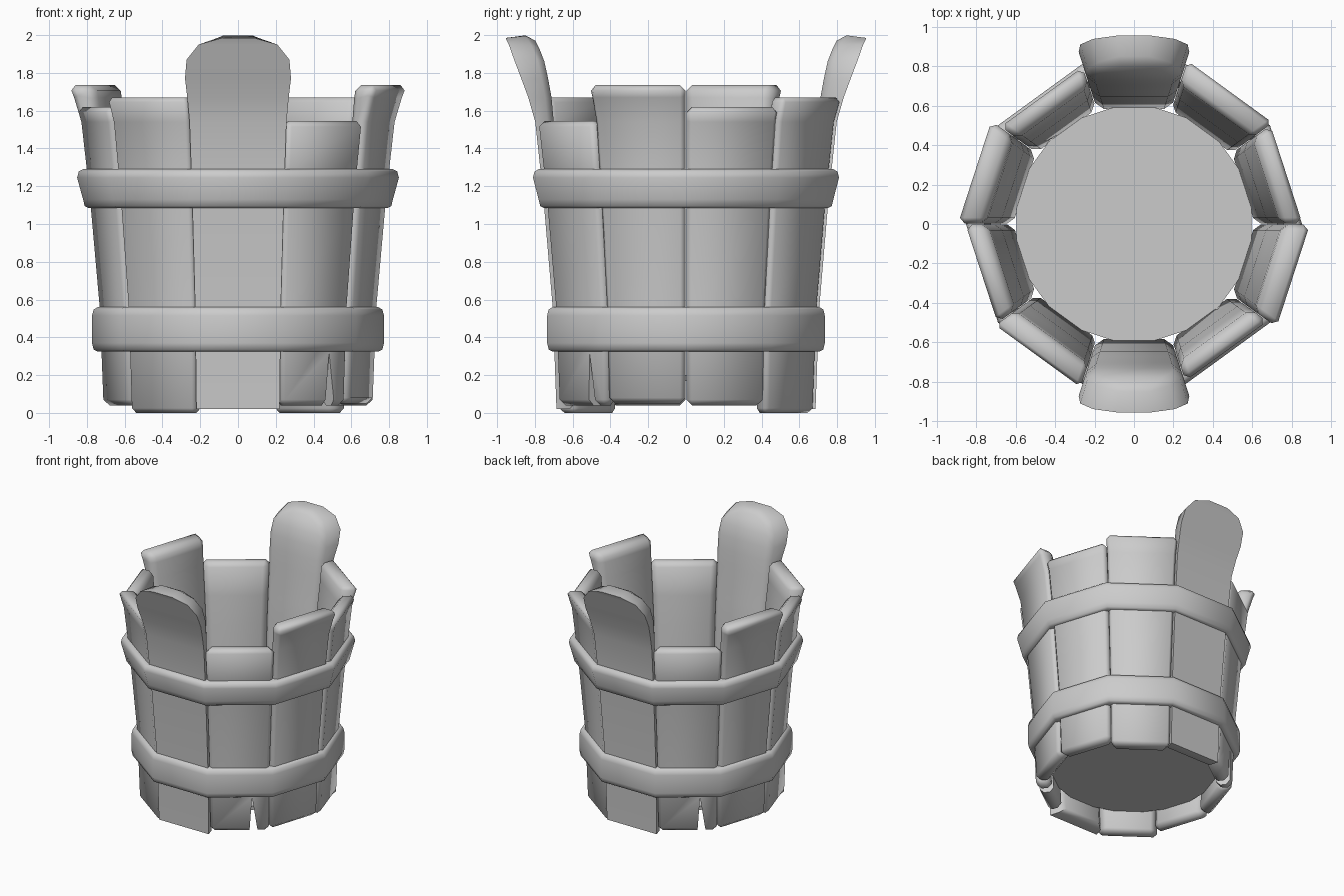
import bpy, bmesh, math
from mathutils import Matrix, Vector

cube = bpy.data.objects.get("Cube")
if cube:
    bpy.data.objects.remove(cube, do_unlink=True)

SIDES = 10
TAN = math.tan(math.pi / SIDES)
COS = math.cos(math.pi / SIDES)

grey = bpy.data.materials.new("plain_grey")
grey.use_nodes = True
grey.diffuse_color = (0.6, 0.6, 0.6, 1)
grey.node_tree.nodes["Principled BSDF"].inputs["Base Color"].default_value = (0.6, 0.6, 0.6, 1)

# Wall profile: height, outer distance, inner distance from the axis
WALL = [(0, .685, .58), (.55, .705, .61), (1.08, .75, .645), (1.3, .772, .67),
        (1.54, .798, .70), (1.67, .835, .712), (1.77, .872, .73),
        (1.87, .91, .752), (1.95, .938, .785), (2.0, .955, .815)]


def wall_at(z):
    for (z0, o0, i0), (z1, o1, i1) in zip(WALL, WALL[1:]):
        if z <= z1:
            t = (z - z0) / (z1 - z0)
            return o0 + (o1 - o0) * t, i0 + (i1 - i0) * t


def finish(name, bm, angle=55):
    bmesh.ops.recalc_face_normals(bm, faces=bm.faces)
    mesh = bpy.data.meshes.new(name)
    bm.to_mesh(mesh)
    bm.free()
    mesh.materials.append(grey)
    obj = bpy.data.objects.new(name, mesh)
    bpy.context.collection.objects.link(obj)
    smooth(obj, angle)
    return obj


def smooth(obj, angle):
    bpy.ops.object.select_all(action='DESELECT')
    obj.select_set(True)
    bpy.context.view_layer.objects.active = obj
    bpy.ops.object.shade_smooth_by_angle(angle=math.radians(angle))


def bridge(bm, rings, closed=False):
    """Skin a list of vertex rings, capping the ends unless closed."""
    pairs = list(zip(rings, rings[1:] + rings[:1]))
    for a, b in pairs if closed else pairs[:-1]:
        n = len(a)
        for k in range(n):
            bm.faces.new((a[k], a[(k + 1) % n], b[(k + 1) % n], b[k]))
    if not closed:
        bm.faces.new(rings[0])
        bm.faces.new(rings[-1])


def stave(name, degrees, bottom, top, bevel, tip=None):
    """Plank following the wall profile. A tip maps height to a width factor
    and limits the bevel to the inner rim."""
    heights = [bottom] + [w[0] for w in WALL if bottom + .05 < w[0] < top - .05] + [top]
    if tip:
        heights.insert(-1, 1.95)
    bm = bmesh.new()
    rings = []
    for z in heights:
        outer, inner = wall_at(z)
        f = tip.get(z, 1) if tip else 1
        wo, wi = outer * TAN * .99 * f, inner * TAN * .99 * f
        zo = z - .015 if tip and z == top else z
        rings.append([bm.verts.new(p) for p in
                      ((outer, -wo, zo), (outer, wo, zo), (inner, wi, z), (inner, -wi, z))])
    bridge(bm, rings)
    bmesh.ops.recalc_face_normals(bm, faces=bm.faces)
    inner_verts = {v for ring in rings for v in ring[2:]}
    edges = [e for e in bm.edges if e.calc_face_angle(0) > .85
             and (not tip or inner_verts.issuperset(e.verts))]
    bmesh.ops.bevel(bm, geom=edges, offset=bevel, segments=1, affect='EDGES', clamp_overlap=True)
    bm.transform(Matrix.Rotation(math.radians(degrees), 4, 'Z'))
    return finish(name, bm)


def split(obj, degrees):
    """Cut a narrow wedge-shaped crack in the bottom of a stave."""
    bm = bmesh.new()
    rings = [[bm.verts.new((x, y, z)) for y, z in ((.065, -.05), (.145, -.05), (.09, .32))]
             for x in (.5, .8)]
    bridge(bm, rings)
    bm.transform(Matrix.Rotation(math.radians(degrees), 4, 'Z'))
    cutter = finish("crack_cutter", bm)
    cutter.hide_render = True
    mod = obj.modifiers.new("crack", 'BOOLEAN')
    mod.operation = 'DIFFERENCE'
    mod.solver = 'EXACT'
    mod.object = cutter
    smooth(obj, 55)
    bpy.ops.object.modifier_apply(modifier=mod.name)
    bpy.data.objects.remove(cutter, do_unlink=True)
    smooth(obj, 55)


def hoop(name, low, high, r_low, r_high):
    """Ten-sided band with a softly rounded outside."""
    section = [(r_low - .09, low), (r_low - .028, low), (r_low - .008, low + .01),
               (r_low, low + .045), (r_high, high - .045), (r_high - .008, high - .012),
               (r_high - .03, high), (r_high - .09, high)]
    bm = bmesh.new()
    rings = []
    for k in range(SIDES):
        a = 2 * math.pi * k / SIDES
        rings.append([bm.verts.new((r / COS * math.cos(a), r / COS * math.sin(a), z))
                      for r, z in section])
    bridge(bm, rings, closed=True)
    finish(name, bm)


# Staves repeat with a half turn: front half first, then back half
ROUND_TIP = {1.87: .93, 1.95: .69, 2.0: .28}
for side, turn in (("front", 0), ("back", 180)):
    stave(side + "_handle_stave", turn - 90, .02, 2.0, .035, ROUND_TIP)
    short = stave(side + "_short_stave", turn - 54, .04, 1.545, .03)
    split(short, turn - 54)
    stave(side + "_tall_stave", turn - 18, .05, 1.735, .03)
    stave(side + "_middle_stave", turn - 126, 0, 1.67, .025)
    stave(side + "_low_stave", turn - 162, .04, 1.62, .03)

# Hoops
hoop("lower_hoop", .325, .56, .735, .735)
hoop("upper_hoop", 1.085, 1.29, .78, .81)

# Floor
bm = bmesh.new()
bmesh.ops.create_cone(bm, cap_ends=True, segments=SIDES, radius1=.625, radius2=.625, depth=.03,
                      matrix=Matrix.Translation(Vector((0, 0, .185))))
finish("floor", bm, 30)
